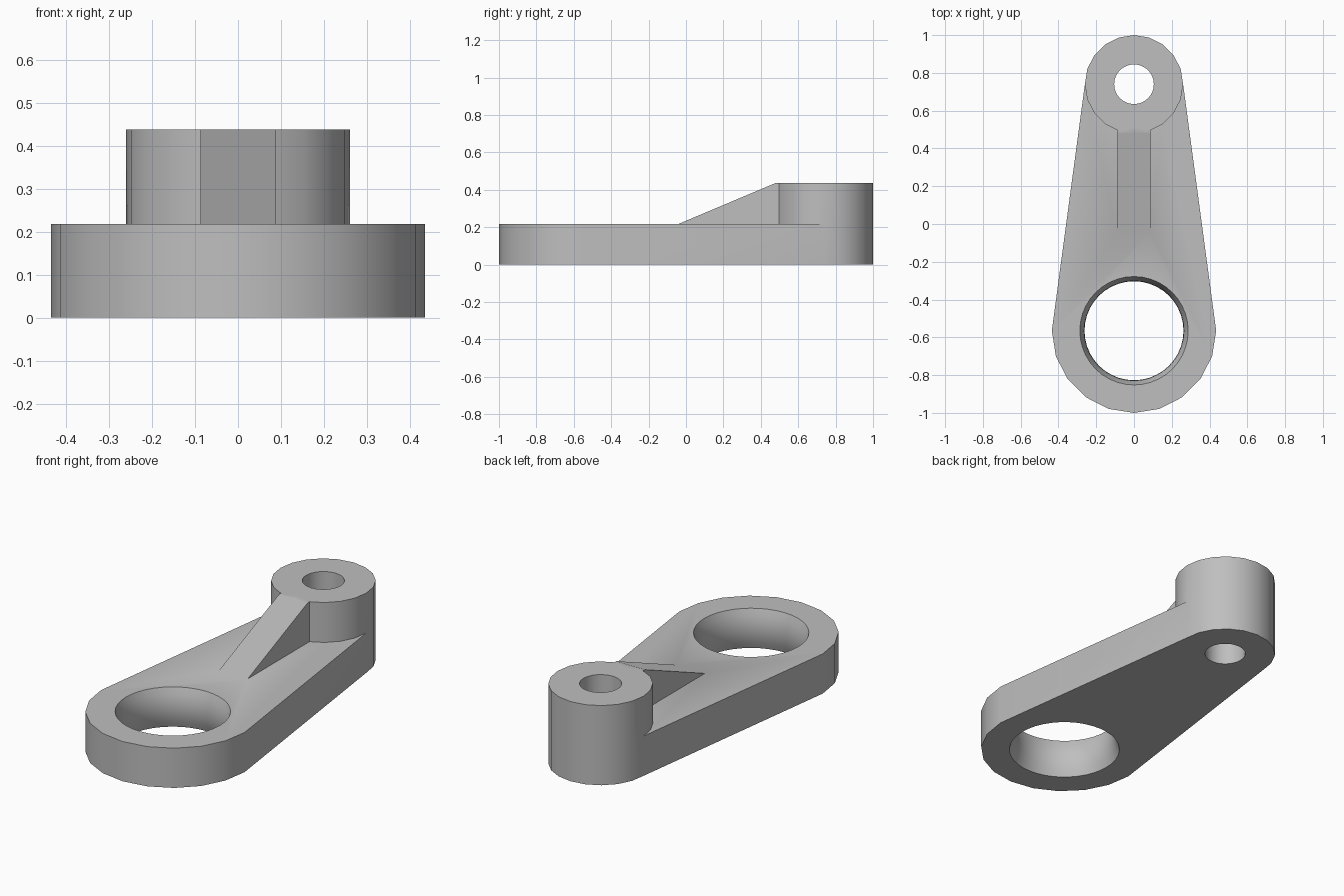
import bpy
import bmesh
import math

cube = bpy.data.objects.get("Cube")
if cube:
    bpy.data.objects.remove(cube, do_unlink=True)

PLATE_H, BOSS_H = 0.218, 0.437
BIG_Y, BIG_R = -0.565, 0.435
BOSS_Y, BOSS_R = 0.74, 0.26
SIDES = 20

metal = bpy.data.materials.new("Light grey metal")
metal.use_nodes = True
metal.diffuse_color = (0.52, 0.52, 0.52, 1)
metal.node_tree.nodes["Principled BSDF"].inputs["Base Color"].default_value = (0.52, 0.52, 0.52, 1)


def finish(name, bm):
    bmesh.ops.recalc_face_normals(bm, faces=bm.faces)
    mesh = bpy.data.meshes.new(name)
    bm.to_mesh(mesh)
    bm.free()
    mesh.materials.append(metal)
    obj = bpy.data.objects.new(name, mesh)
    bpy.context.collection.objects.link(obj)
    return obj


def arc(y, r, start, end, steps):
    angles = [math.radians(start + (end - start) * i / steps) for i in range(steps + 1)]
    return [(r * math.cos(a), y + r * math.sin(a)) for a in angles]


def extrude(name, points, offset):
    """Extrude a closed outline along an offset vector."""
    bm = bmesh.new()
    face = bm.faces.new([bm.verts.new(p) for p in points])
    side = bmesh.ops.extrude_face_region(bm, geom=[face], use_keep_orig=True)
    verts = [g for g in side["geom"] if isinstance(g, bmesh.types.BMVert)]
    bmesh.ops.translate(bm, verts=verts, vec=offset)
    return finish(name, bm)


def lathe(name, y, profile, sides):
    """Closed round solid from (radius, height) pairs."""
    bm = bmesh.new()
    rings = [[bm.verts.new((px, py, z)) for px, py in arc(y, r, 0, 360, sides)[:-1]]
             for r, z in profile]
    for low, high in zip(rings, rings[1:]):
        for i in range(sides):
            j = (i + 1) % sides
            bm.faces.new((low[i], low[j], high[j], high[i]))
    bm.faces.new(rings[0])
    bm.faces.new(rings[-1])
    return finish(name, bm)


# Tapered base plate with a rounded end around each hole
outline = (arc(BOSS_Y, BOSS_R, 0, 180, SIDES // 2)
           + arc(BIG_Y, BIG_R, 180, 360, SIDES // 2))
arm = extrude("lever_arm", [(x, y, 0) for x, y in outline], (0, 0, PLATE_H))

# Raised boss at the narrow end
boss = lathe("boss", BOSS_Y, [(BOSS_R, 0), (BOSS_R, BOSS_H)], SIDES)

# Sloping rib from the plate up to the boss
rib_side = [(-0.135, 0.178), (0.48, BOSS_H), (0.56, BOSS_H), (0.56, 0.1), (-0.135, 0.1)]
rib = extrude("rib", [(-0.087, y, z) for y, z in rib_side], (0.174, 0, 0))

# Straight pin hole, and a large bore that narrows at mid height
pin_hole = lathe("pin_hole", BOSS_Y, [(0.105, -0.1), (0.105, 0.6)], 32)
half = PLATE_H / 2
bore_profile = [(0.262 + 0.025 * (k / 3) ** 2, half + half * k / 3) for k in range(-4, 5)]
bore = lathe("bore", BIG_Y, bore_profile, 40)

bpy.context.view_layer.objects.active = arm
for tool, operation in ((boss, "UNION"), (rib, "UNION"),
                        (pin_hole, "DIFFERENCE"), (bore, "DIFFERENCE")):
    mod = arm.modifiers.new(tool.name, "BOOLEAN")
    mod.object = tool
    mod.operation = operation
    mod.solver = "EXACT"
    bpy.ops.object.modifier_apply(modifier=mod.name)
    bpy.data.objects.remove(tool, do_unlink=True)

# Smooth the round walls and keep the rims crisp
for obj in bpy.context.selected_objects:
    obj.select_set(False)
arm.select_set(True)
bpy.ops.object.shade_smooth_by_angle(angle=math.radians(30))
